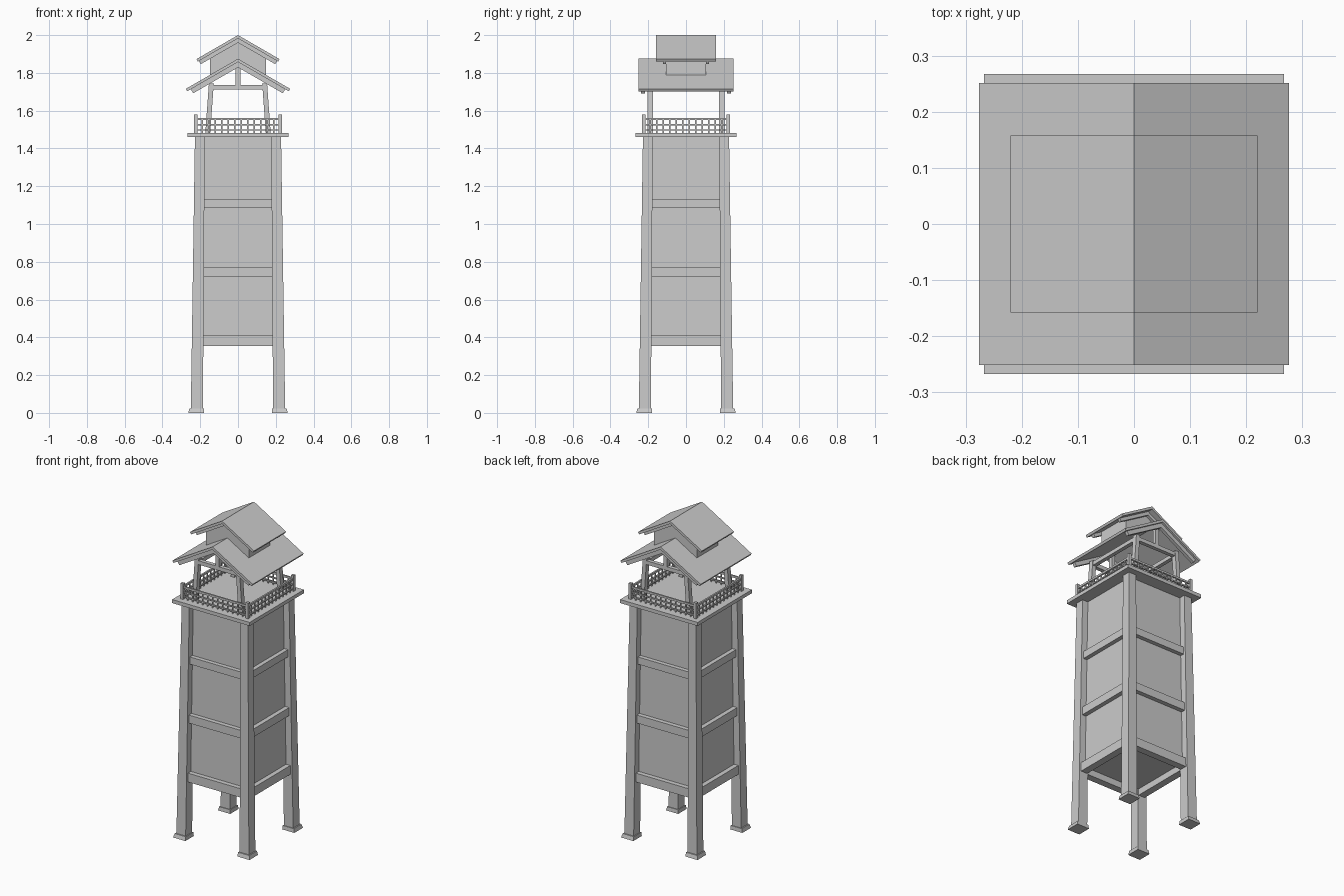
import bpy
from math import radians, tan, cos, sin

if "Cube" in bpy.data.objects:
    bpy.data.objects.remove(bpy.data.objects["Cube"])

SLOPE = radians(30)


def mesh_obj(name, verts, faces):
    me = bpy.data.meshes.new(name)
    me.from_pydata(verts, [], faces)
    ob = bpy.data.objects.new(name, me)
    bpy.context.collection.objects.link(ob)
    return ob


def frustum(name, z0, z1, r0, r1):
    """Box with rectangle r0 = (x0, x1, y0, y1) at z0 and r1 at z1."""
    v = []
    for (a, b, c, d), z in ((r0, z0), (r1, z1)):
        v += [(a, c, z), (b, c, z), (b, d, z), (a, d, z)]
    f = [(3, 2, 1, 0), (4, 5, 6, 7)]
    f += [(i, (i + 1) % 4, (i + 1) % 4 + 4, i + 4) for i in range(4)]
    return mesh_obj(name, v, f)


def sq(cx, cy, hx, hy=None):
    hy = hx if hy is None else hy
    return (cx - hx, cx + hx, cy - hy, cy + hy)


def box(name, cx, cy, z0, z1, hx, hy):
    return frustum(name, z0, z1, sq(cx, cy, hx, hy), sq(cx, cy, hx, hy))


def chevron(name, apex, half, t, y0, y1, square_cut=True):
    """Gable-shaped bent slab along y; t is measured square to the slope."""
    dz = t / cos(SLOPE)
    low = half - t * sin(SLOPE) if square_cut else half
    k = tan(SLOPE)
    prof = [(-half, apex - k * half), (0, apex), (half, apex - k * half),
            (low, apex - dz - k * low), (0, apex - dz), (-low, apex - dz - k * low)]
    v = [(x, y, z) for y in (y0, y1) for x, z in prof]
    f = [(0, 5, 4, 1), (1, 4, 3, 2), (6, 7, 10, 11), (7, 8, 9, 10)]
    f += [(i, (i + 1) % 6, (i + 1) % 6 + 6, i + 6) for i in range(6)]
    return mesh_obj(name, v, f)


def sides(make):
    """Make a part for the front side, then turned copies for the others."""
    ob = make()
    for i in range(1, 4):
        c = ob.copy()
        c.rotation_euler.z = radians(90 * i)
        bpy.context.collection.objects.link(c)


# Tapered corner legs with feet
for sx in (-1, 1):
    for sy in (-1, 1):
        frustum("corner_leg", 0, 1.462, sq(.218 * sx, .218 * sy, .032),
                sq(.202 * sx, .202 * sy, .026))
        frustum("foot", 0, .024, sq(.221 * sx, .221 * sy, .042),
                sq(.219 * sx, .219 * sy, .038))

# Enclosed tower walls
frustum("tower_walls", .395, 1.462, sq(0, 0, .203), sq(0, 0, .189))

# Horizontal beams on each side
for z0, z1 in ((.355, .41), (.72, .77), (1.085, 1.13)):
    o = .238 - .017 * z0
    sides(lambda: box("cross_beam", 0, -o + .022, z0, z1, .19, .022))

# Lookout platform
box("platform", 0, 0, 1.46, 1.482, .267, .267)

# Railing
R = .224
sides(lambda: box("railing_post", -R, -R, 1.482, 1.58, .009, .009))
for z0, z1 in ((1.550, 1.562), (1.522, 1.529), (1.494, 1.501)):
    sides(lambda: box("rail", 0, -R, z0, z1, R, .005))
for i in range(12):
    x = -R + (i + 1) * 2 * R / 13
    sides(lambda: box("baluster", x, -R, 1.482, 1.552, .0035, .0035))

# Leaning roof posts, tie beams and king posts
for sy in (-1, 1):
    y = .19 * sy
    for sx in (-1, 1):
        frustum("roof_post", 1.482, 1.745, sq(.160 * sx, y, .013, .015),
                sq(.141 * sx, y, .013, .015))
    box("tie_beam", 0, y, 1.711, 1.735, .15, .012)
    box("king_post", 0, y, 1.735, 1.835, .012, .012)
for sx in (-1, 1):
    box("side_plate", .141 * sx, 0, 1.711, 1.735, .012, .19)

# Lower roof with rafters
chevron("lower_roof", 1.875, .276, .015, -.251, .251)
for y in (-.228, .228):
    chevron("lower_rafter", 1.858, .25, .025, y - .01, y + .01)

# Raised roof box and upper roof
chevron("roof_box", 1.984, .148, .1, -.105, .105, False)
chevron("upper_roof", 2.0, .22, .015, -.158, .158)
for y in (-.114, .114):
    chevron("upper_rafter", 1.983, .207, .02, y - .009, y + .009)
